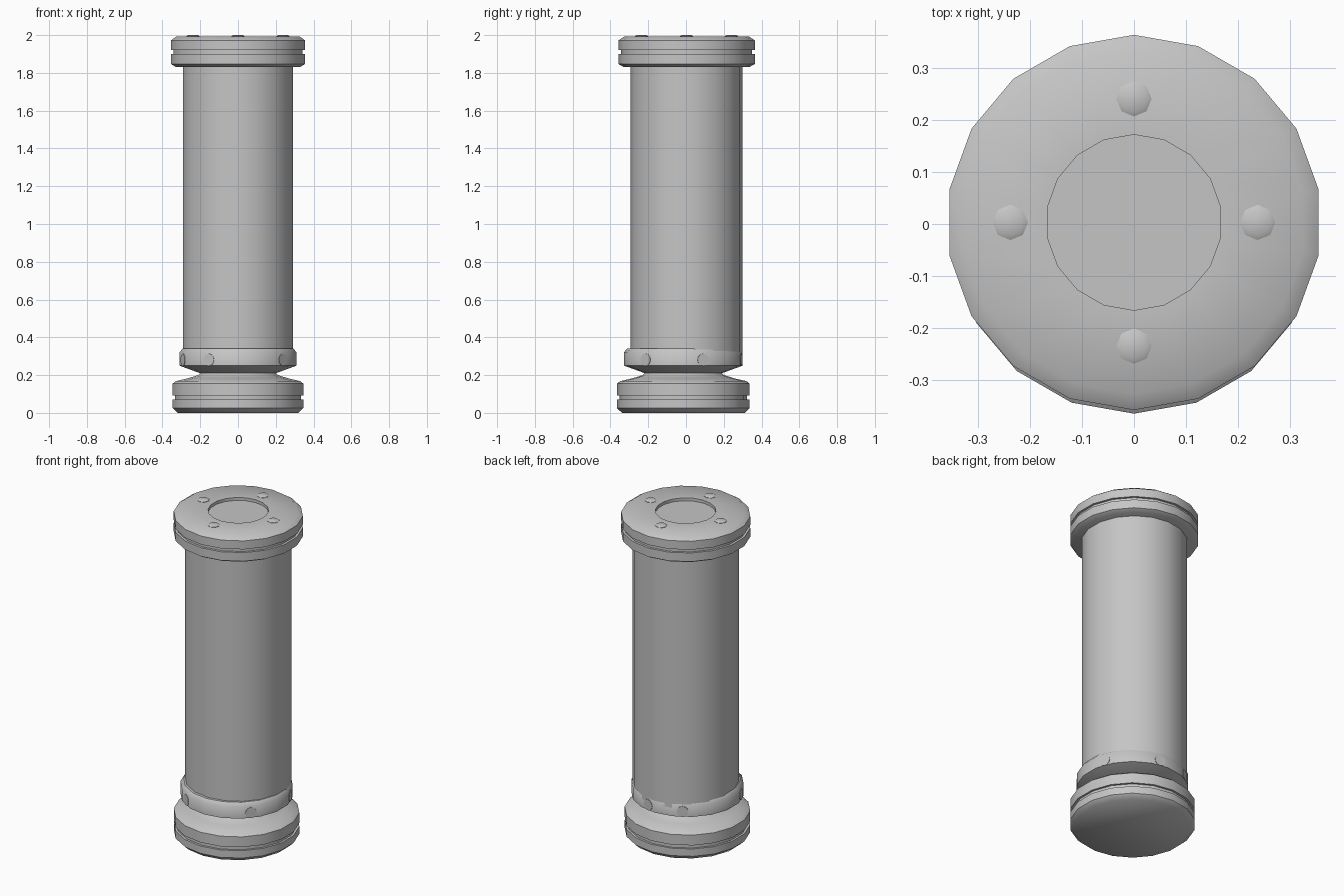
import bpy
import bmesh
from math import radians, cos, sin, pi
from mathutils import Matrix, Vector

cube = bpy.data.objects.get("Cube")
if cube:
    bpy.data.objects.remove(cube, do_unlink=True)

metal = bpy.data.materials.new("plain grey metal")
metal.use_nodes = True
GREY = (0.56, 0.56, 0.56, 1)
metal.diffuse_color = GREY
metal.node_tree.nodes["Principled BSDF"].inputs["Base Color"].default_value = GREY


def lathe(name, profile, sides=18, matrix=Matrix()):
    """Spin a (radius, height) profile, bottom to top, and close both ends."""
    bm = bmesh.new()
    rings = []
    for r, z in profile:
        angles = [pi / 2 + 2 * pi * i / sides for i in range(sides)]
        rings.append([bm.verts.new((r * cos(a), r * sin(a), z)) for a in angles])
    for low, high in zip(rings, rings[1:]):
        for i in range(sides):
            j = (i + 1) % sides
            bm.faces.new((low[i], low[j], high[j], high[i]))
    bm.faces.new(rings[0][::-1])
    bm.faces.new(rings[-1])
    bm.transform(matrix)
    mesh = bpy.data.meshes.new(name)
    bm.to_mesh(mesh)
    bm.free()
    mesh.materials.append(metal)
    obj = bpy.data.objects.new(name, mesh)
    bpy.context.collection.objects.link(obj)
    bpy.ops.object.select_all(action="DESELECT")
    obj.select_set(True)
    bpy.context.view_layer.objects.active = obj
    bpy.ops.object.shade_smooth_by_angle(angle=radians(45))
    return obj


UPPER = Vector((0, 0.003, 0))
LOWER = Vector((0, -0.014, 0))

# Grooved foot with a flared neck
lathe("foot", [(0.325, 0), (0.351, 0.025), (0.351, 0.07), (0.338, 0.07),
               (0.338, 0.092), (0.351, 0.092), (0.351, 0.155), (0.335, 0.168),
               (0.27, 0.183), (0.215, 0.2), (0.2, 0.215)],
      matrix=Matrix.Translation(LOWER))

# Collar with a tapered underside
lathe("collar", [(0.19, 0.205), (0.314, 0.25), (0.314, 0.322), (0.296, 0.342)],
      matrix=Matrix.Translation(LOWER))

# Main cylinder
lathe("body", [(0.297, 0.3), (0.297, 1.85)], matrix=Matrix.Translation(UPPER))

# Grooved cap with a shallow recess in the top
lathe("cap", [(0.335, 1.832), (0.361, 1.847), (0.361, 1.9), (0.347, 1.9),
              (0.347, 1.92), (0.361, 1.92), (0.361, 1.972), (0.33, 1.993),
              (0.169, 1.993), (0.169, 1.975)],
      matrix=Matrix.Translation(UPPER))

# Four studs on the cap
STUD = [(0.034, -0.01), (0.034, 0.004), (0.025, 0.009)]
for i in range(4):
    a = i * pi / 2
    place = UPPER + Vector((0.238 * cos(a), 0.238 * sin(a), 1.991))
    lathe(f"cap_stud_{i + 1}", STUD, 8, Matrix.Translation(place))

# Flat pins set in the collar faces
PIN = [(0.033, -0.01), (0.033, 0.003)]
for i, degrees in enumerate((20, 80, 120, 200, 240, 320)):
    a = radians(degrees)
    place = LOWER + Vector((0.309 * cos(a), 0.309 * sin(a), 0.281))
    turn = Matrix.Rotation(a, 4, "Z") @ Matrix.Rotation(pi / 2, 4, "Y")
    lathe(f"collar_pin_{i + 1}", PIN, 12, Matrix.Translation(place) @ turn)
